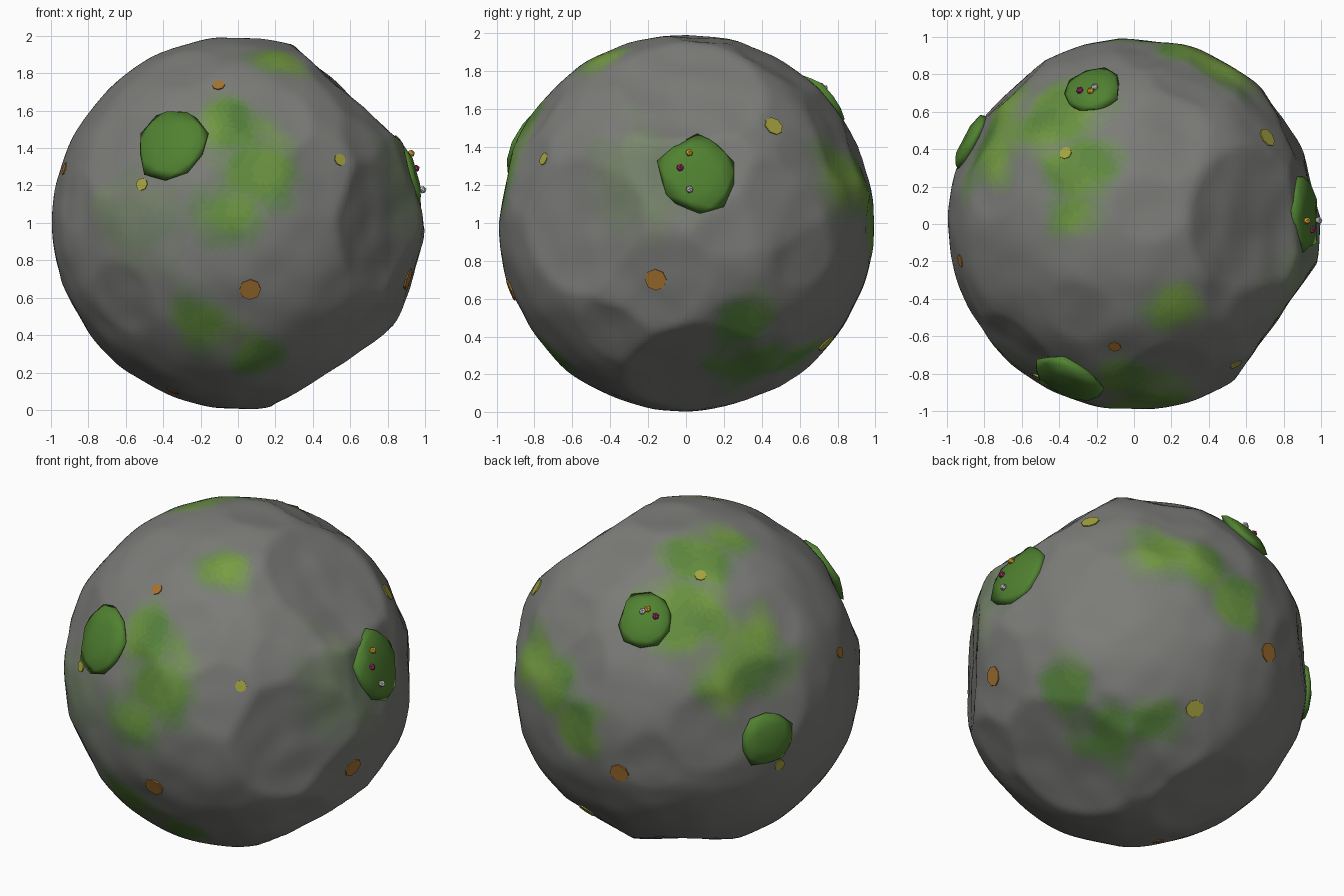
import bpy, bmesh, math, random
from mathutils import Vector, noise
from mathutils.bvhtree import BVHTree

if "Cube" in bpy.data.objects:
    bpy.data.objects.remove(bpy.data.objects["Cube"])

random.seed(11)
CENTRE = Vector((0, 0, 1))


def aim(lon, lat):
    """Unit direction: longitude from the front towards +x, latitude up (degrees)."""
    a, b = math.radians(lon), math.radians(lat)
    return Vector((math.sin(a) * math.cos(b), -math.cos(a) * math.cos(b), math.sin(b)))


def clamp(t):
    return max(0, min(1, t))


def material(name, rgb):
    m = bpy.data.materials.new(name)
    m.diffuse_color = (*rgb, 1)
    m.use_nodes = True
    m.node_tree.nodes["Principled BSDF"].inputs["Base Color"].default_value = m.diffuse_color
    return m


GREY, DARK, BRIGHT = Vector((.2, .2, .19)), Vector((.08, .22, .03)), Vector((.19, .36, .04))
CLUMP = material("moss_clump", (.08, .22, .03))
LICHEN = {"yellow": material("yellow_lichen", (.38, .37, .05)),
          "orange": material("orange_lichen", (.38, .17, .03))}
FLOWER = {"yellow": material("yellow_petal", (.75, .42, .03)),
          "pink": material("pink_petal", (.42, .02, .16)),
          "white": material("white_petal", (.7, .7, .7))}

# chiselled flats: large ones first, then random shallow ones
planes = [(aim(98, -56), .91), (aim(55, 0), .92), (aim(94, 16), .95), (aim(-117, 11), .96),
          (aim(90, 48), .905), (aim(-146, -65), .95)]
for i in range(40):
    n = Vector([random.gauss(0, 1) for _ in range(3)]).normalized()
    planes.append((n, random.uniform(.965, .985)))


def rock_radius(d):
    r = min([.997] + [k / d.dot(n) for n, k in planes if d.dot(n) > .5])
    return r + .008 * noise.noise(d * 3) + .009 * noise.noise(d * 5.5) - .003


# moss stains: longitude, latitude, angular size
strong = [(-2, 33, .24), (7, 17, .26), (-3, 3, .22), (24, 60, .18), (-12, -33, .24), (7, -46, .18),
          (-124, 27, .33), (-146, 44, .3), (-135, 65, .24), (-99, 71, .17), (150, 14, .25),
          (165, 10, .22), (176, 1, .22), (124, -52, .26), (112, -33, .2), (150, -47, .2)]
faint = [(-33, 0, .32), (75, 14, .38)]
stains = [(aim(a, b), s, .9) for a, b, s in strong] + [(aim(a, b), s, .3) for a, b, s in faint]
LEVELS = 10


def moss(d):
    """How mossy and how bright the rock is in direction d."""
    jitter = .45 * noise.noise(d * 5) + .15 * noise.noise(d * 11)
    cover = 0
    for n, size, strength in stains:
        t = clamp(1.2 * (1.2 - d.angle(n) / size + jitter))
        cover = max(cover, t * t * (3 - 2 * t) * strength)
    return cover, clamp(.35 + .35 * d.z + .9 * noise.noise(d * 4))


# boulder
bm = bmesh.new()
bmesh.ops.create_icosphere(bm, subdivisions=6, radius=1)
for v in bm.verts:
    d = v.co.normalized()
    v.co = d * rock_radius(d) + CENTRE
bm.normal_update()
rock = bpy.data.objects.new("boulder", bpy.data.meshes.new("boulder"))
bpy.context.collection.objects.link(rock)
slots = {}
for f in bm.faces:
    cover, bright = moss((f.calc_center_median() - CENTRE).normalized())
    level = round(cover * LEVELS)
    key = (level, round(bright * 6) if level else 0)
    if key not in slots:
        green = DARK.lerp(BRIGHT, key[1] / 6)
        slots[key] = len(slots)
        rock.data.materials.append(material("rock_tint", GREY.lerp(green, level / LEVELS)))
    f.material_index = slots[key]
    f.smooth = True
tree = BVHTree.FromBMesh(bm)
bm.to_mesh(rock.data)
bm.free()


def put_on_rock(part, name, mat, spot, lift, smooth=False):
    """Turn a bmesh into an object standing on the rock at (lon, lat)."""
    for f in part.faces:
        f.smooth = smooth
    me = bpy.data.meshes.new(name)
    part.to_mesh(me)
    part.free()
    me.materials.append(mat)
    ob = bpy.data.objects.new(name, me)
    bpy.context.collection.objects.link(ob)
    d = aim(*spot)
    hit, normal, _, _ = tree.ray_cast(CENTRE + d * 2, -d)
    normal = (normal + d).normalized()
    ob.location = hit + normal * lift
    ob.rotation_mode = 'QUATERNION'
    ob.rotation_quaternion = normal.to_track_quat('Z', 'Y')


# domed moss clumps, coarse and lumpy
for lon, lat, r in ((-23, 25, .205), (94, 16, .21), (-163, 41, .16), (-117, -1, .165)):
    b = bmesh.new()
    bmesh.ops.create_icosphere(b, subdivisions=2, radius=1)
    for v in b.verts:
        s = 1 + .2 * noise.noise(v.co * 1.8 + Vector((lon, 0, 0)) * .37)
        v.co = Vector((v.co.x * r, v.co.y * r, v.co.z * .045)) * s
    put_on_rock(b, "moss_clump", CLUMP, (lon, lat), 0, True)

# lichen discs
for colour, r, spots in (("orange", .034, ((-9, 48), (-78, 17), (-60, -66))),
                         ("orange", .058, ((4, -21), (80, -18), (-168, -13))),
                         ("yellow", .034, ((-32, 12), (36, 20), (-136, 58), (-112, -12))),
                         ("yellow", .053, ((123, 31), (167, -40)))):
    for spot in spots:
        b = bmesh.new()
        bmesh.ops.create_cone(b, cap_ends=True, segments=8, radius1=r, radius2=r, depth=.01)
        put_on_rock(b, colour + "_lichen", LICHEN[colour], spot, 0)

# tiny flowers on two of the clumps
for colour, spots in (("yellow", ((91, 22), (-162, 44))), ("pink", ((88, 17), (-158, 42))),
                      ("white", ((91, 10), (-164, 43)))):
    for spot in spots:
        b = bmesh.new()
        bmesh.ops.create_icosphere(b, subdivisions=1, radius=.021)
        put_on_rock(b, colour + "_flower", FLOWER[colour], spot, .045)
